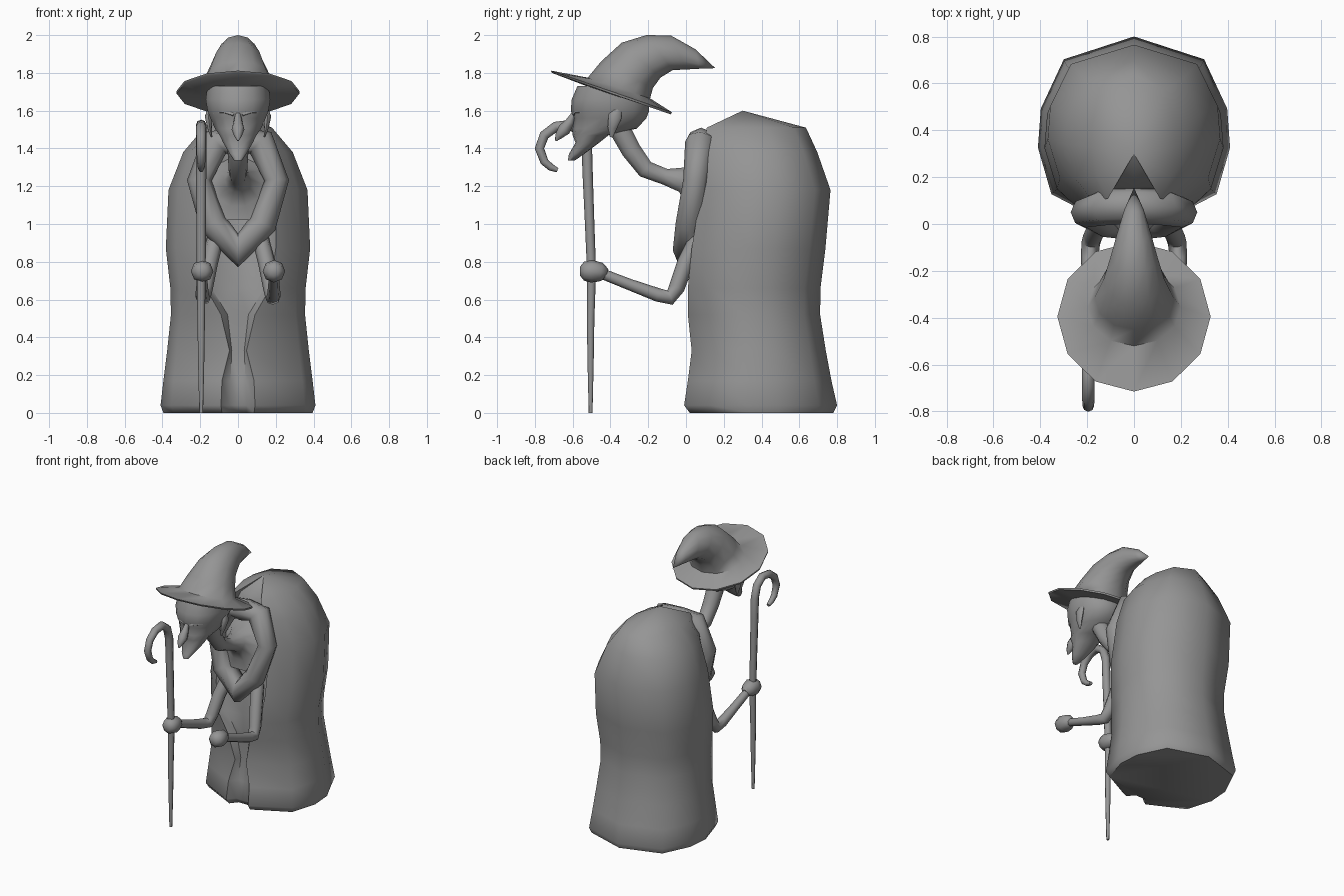
import bpy, bmesh, math
from mathutils import Vector

if "Cube" in bpy.data.objects:
    bpy.data.objects.remove(bpy.data.objects["Cube"])

grey = bpy.data.materials.new("stone grey")
grey.diffuse_color = (0.3, 0.3, 0.3, 1)
grey.use_nodes = True
grey.node_tree.nodes["Principled BSDF"].inputs["Base Color"].default_value = grey.diffuse_color


def loft(name, rings, closed=False, mirror=False, angle=60):
    """Skin a list of equal rings; cap the ends unless the path is closed."""
    bm = bmesh.new()
    vs = [[bm.verts.new(p) for p in r] for r in rings]
    n = len(vs[0])
    for i in range(len(vs) if closed else len(vs) - 1):
        a, b = vs[i], vs[(i + 1) % len(vs)]
        for j in range(n):
            k = (j + 1) % n
            bm.faces.new((a[j], a[k], b[k], b[j]))
    if not closed:
        bm.faces.new(vs[0][::-1])
        bm.faces.new(vs[-1])
    bmesh.ops.remove_doubles(bm, verts=bm.verts, dist=0.0005)
    bmesh.ops.recalc_face_normals(bm, faces=bm.faces)
    me = bpy.data.meshes.new(name)
    bm.to_mesh(me)
    bm.free()
    me.materials.append(grey)
    ob = bpy.data.objects.new(name, me)
    bpy.context.collection.objects.link(ob)
    if mirror:
        ob.modifiers.new("mirror", 'MIRROR').use_mirror_merge = False
    bpy.ops.object.select_all(action='DESELECT')
    ob.select_set(True)
    bpy.context.view_layer.objects.active = ob
    bpy.ops.object.shade_smooth_by_angle(angle=math.radians(angle))
    return ob


def tube(name, path, n=8, ref=(1, 0, 0), closed=False, mirror=False, flat=1.0):
    """Sweep a circle along (x, y, z, radius) points."""
    pts = [Vector(p[:3]) for p in path]
    rings, m = [], len(pts)
    for i, p in enumerate(pts):
        a = pts[(i - 1) % m] if closed or i else p
        b = pts[(i + 1) % m] if closed or i < m - 1 else p
        t = (b - a).normalized()
        u = Vector(ref)
        u = (u - t * u.dot(t)).normalized()
        v = t.cross(u)
        rings.append([p + path[i][3] * (u * flat * math.cos(w) + v * math.sin(w))
                      for w in (2 * math.pi * j / n for j in range(n))])
    return loft(name, rings, closed, mirror)


def tilted(front, back, w, n=12, power=1.0):
    """Oval ring between a front and a back (y, z) point, half-width w."""
    f, b = Vector((0, *front)), Vector((0, *back))
    ring = []
    for j in range(n):
        a = 2 * math.pi * j / n
        c, s = math.cos(a), math.sin(a)
        s = math.copysign(abs(s) ** power, s)
        ring.append((f + b) / 2 + (f - b) / 2 * c + Vector((w * s, 0, 0)))
    return ring


# Robe: angular outline with a folded slit down the front
outline = [(.73, .76), (.97, .24), (1, -.17), (.86, -.66)]
robe = [  # z, front y, back y, half-width, slit outer x, slit inner x
    (0, .02, .78, .395, .085, .045), (.04, -.01, .80, .41, .09, .045),
    (.17, .01, .77, .395, .085, .04), (.33, .03, .74, .375, .045, .033),
    (.52, .01, .71, .355, .09, .055), (.66, .01, .712, .358, .17, .14),
    (.87, .03, .738, .382, .2, .17), (1.18, .08, .765, .368, .2, .17),
    (1.38, .09, .695, .29, .17, .14), (1.51, .11, .635, .18, .11, .09)]
rings = []
for z, f, b, w, so, si in robe:
    c, h = (f + b) / 2, (b - f) / 2
    half = [(w * x, c + h * y) for x, y in outline] + [(so, f), (si, f + .05)]
    ring = [(0, b)] + half + [(0, f + .05)] + [(-x, y) for x, y in half[::-1]]
    rings.append([(x, y, z) for x, y in ring])
rings.append([(0, .30, 1.60)] * len(rings[0]))
loft("robe", rings)

# Collar: thick rolled loop ending in a low point at the front
side = [(.12, .075, 1.43, .08), (.205, .05, 1.23, .065), (.13, .02, 1.0, .075)]
collar = [(0, .08, 1.43, .08)] + side + [(0, .02, .86, .09)]
collar += [(-x, y, z, r) for x, y, z, r in side[::-1]]
tube("collar", collar, 8, (0, 1, 0), closed=True)

# Neck flaring into the chest
tube("neck", [(0, -.36, 1.52, .06), (0, -.29, 1.39, .055), (0, -.215, 1.29, .05),
              (0, -.11, 1.25, .045), (0, -.02, 1.235, .07), (0, .05, 1.21, .13),
              (0, .09, 1.19, .2)], 10)

# Head tapering to a pointed chin
head = [(1.335, -.625, -.59, .02), (1.37, -.62, -.54, .045), (1.43, -.585, -.46, .08),
        (1.47, -.60, -.41, .10), (1.505, -.60, -.26, .125), (1.56, -.595, -.21, .15),
        (1.60, -.61, -.195, .165), (1.66, -.605, -.2, .175), (1.73, -.575, -.24, .165)]
loft("head", [tilted((f, z), (b, z), w, 14, .9) for z, f, b, w in head])

# Facial features
tube("nose", [(0, -.59, 1.59, .012), (0, -.615, 1.54, .024), (0, -.645, 1.50, .034),
              (0, -.675, 1.465, .02), (0, -.69, 1.44, .004)], 8)
tube("brow", [(.02, -.59, 1.58, .012), (.07, -.575, 1.60, .018),
              (.125, -.515, 1.59, .01)], 6, (0, 0, 1), mirror=True)
tube("ear", [(.15, -.36, 1.61, .02), (.158, -.375, 1.57, .036), (.15, -.39, 1.51, .025),
             (.14, -.395, 1.46, .008)], 8, mirror=True, flat=.5)

# Hat: tilted brim with a bent cone
hat = [((-.5, 1.72), (-.19, 1.62), .17), ((-.71, 1.80), (-.08, 1.58), .325),
       ((-.715, 1.812), (-.075, 1.592), .327), ((-.52, 1.775), (-.19, 1.665), .2),
       ((-.45, 1.86), (-.175, 1.72), .168), ((-.34, 1.96), (-.135, 1.775), .13),
       ((-.21, 2.0), (-.07, 1.815), .10), ((-.08, 1.998), (0, 1.818), .072),
       ((.05, 1.925), (.07, 1.822), .042), ((.155, 1.825), (.155, 1.825), 0)]
loft("hat", [tilted(*r) for r in hat])

# Arms and fists
tube("arm", [(.12, .06, .92, .045), (.15, .0, .80, .045), (.175, -.05, .66, .042),
             (.185, -.085, .61, .04), (.19, -.15, .625, .036), (.19, -.30, .68, .03),
             (.19, -.44, .735, .028)], 8, mirror=True)
tube("fist", [(.19, -.42, .735, .028), (.19, -.45, .745, .05), (.19, -.50, .75, .06),
              (.19, -.54, .75, .05), (.19, -.56, .75, .025)], 8, mirror=True)

# Walking staff with a hooked top
staff = [(-.505, 0, .01), (-.505, .25, .016), (-.505, .5, .02), (-.5, .75, .024),
         (-.51, 1.0, .025), (-.52, 1.25, .027), (-.525, 1.40, .028), (-.55, 1.48, .028),
         (-.61, 1.525, .028), (-.69, 1.515, .027), (-.75, 1.47, .026),
         (-.776, 1.40, .025), (-.75, 1.33, .022), (-.715, 1.30, .019), (-.68, 1.285, .012)]
tube("staff", [(-.195, y, z, r) for y, z, r in staff], 8)
